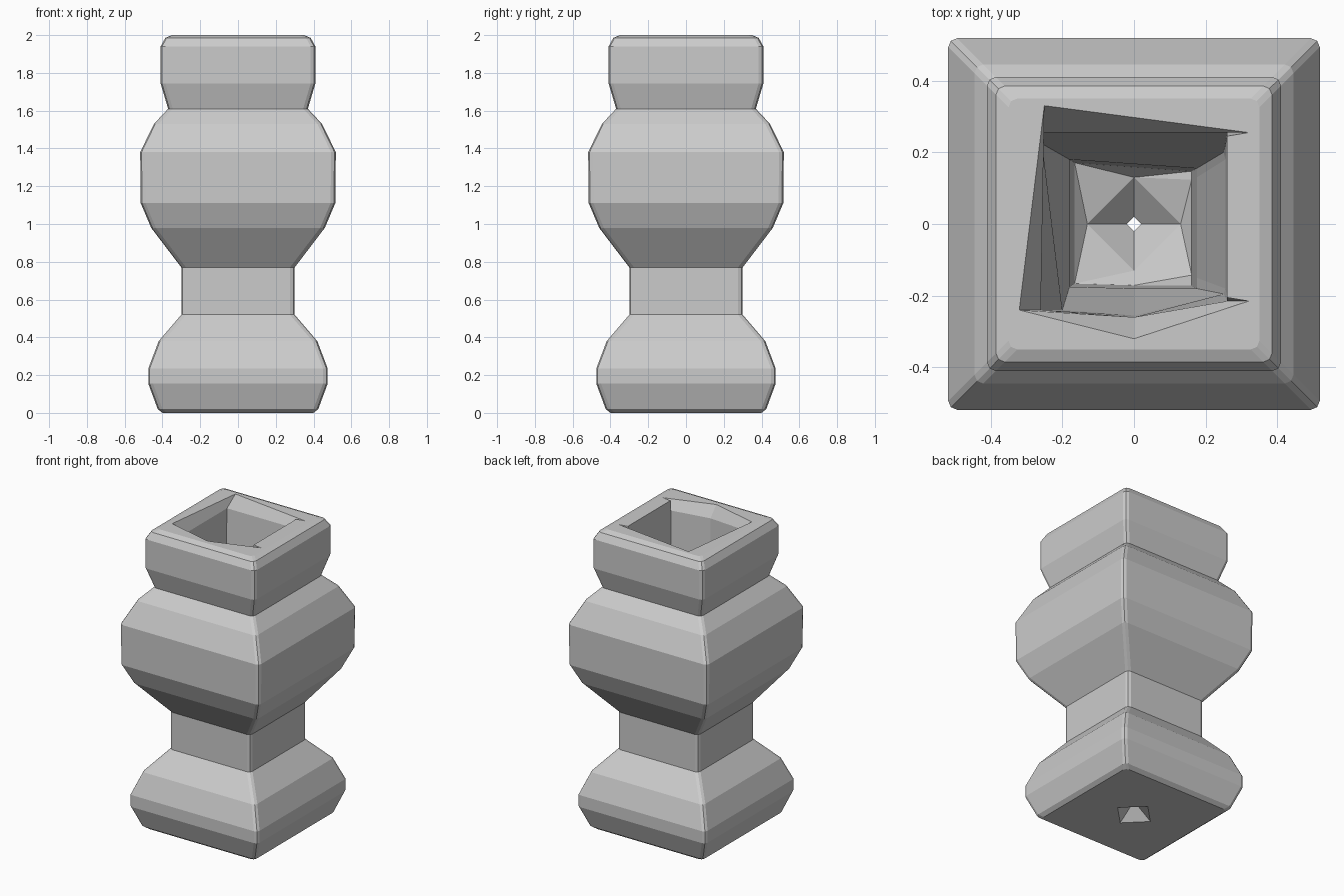
import bpy
import bmesh
from math import cos, sin, pi

cube = bpy.data.objects.get("Cube")
if cube:
    bpy.data.objects.remove(cube)

stone = bpy.data.materials.new("pale_grey_stone")
stone.use_nodes = True
colour = (0.6, 0.6, 0.6, 1)
stone.diffuse_color = colour
stone.node_tree.nodes["Principled BSDF"].inputs["Base Color"].default_value = colour

bm = bmesh.new()


def ring(points, z):
    return [bm.verts.new((x, y, z)) for x, y in points]


def rounded_square(half, z, radius=0.025):
    """Square section with softly rounded corners."""
    c = half - radius
    points = []
    for corner in range(4):
        mid = pi / 4 + corner * pi / 2
        sx = 1 if cos(mid) > 0 else -1
        sy = 1 if sin(mid) > 0 else -1
        for step in (-1, 0, 1):
            a = mid + step * pi / 4
            points.append((sx * c + radius * cos(a), sy * c + radius * sin(a)))
    return ring(points, z)


def diamond(r, z):
    return ring([(r, 0), (0, r), (-r, 0), (0, -r)], z)


def loft(rings):
    for low, high in zip(rings, rings[1:]):
        n = len(low)
        for i in range(n):
            j = (i + 1) % n
            bm.faces.new((low[i], low[j], high[j], high[i]))


def fill_between(outer, inner):
    """Cap the area between an outer loop and a hole."""
    edges = []
    for loop in (outer, inner):
        for a, b in zip(loop, loop[1:] + loop[:1]):
            edges.append(bm.edges.get((a, b)) or bm.edges.new((a, b)))
    bmesh.ops.triangle_fill(bm, use_beauty=True, edges=edges)


# Outer silhouette: foot, neck, belly and collar
profile = [
    (0.40, 0.0), (0.425, 0.02), (0.475, 0.155), (0.475, 0.235), (0.42, 0.38),
    (0.30, 0.52), (0.30, 0.77), (0.46, 0.98), (0.515, 1.11), (0.518, 1.38),
    (0.445, 1.53), (0.37, 1.61), (0.41, 1.745), (0.41, 1.94), (0.385, 1.985),
    (0.35, 2.0),
]
outside = [rounded_square(half, z) for half, z in profile]
loft(outside)

# Uneven mouth, shaft and narrow well
mouth = [(-0.25, 0.33), (-0.32, -0.24), (0, -0.32), (0.32, -0.215),
         (0.26, -0.205), (0.26, 0.245), (0.32, 0.255)]
throat = [(-0.26, 0.255), (-0.26, -0.24), (0, -0.26), (0.26, -0.215),
          (0.26, -0.205), (0.26, 0.245), (0.26, 0.255)]
shaft = [(-0.25, 0.22), (-0.2, -0.24), (0, -0.255), (0.25, -0.195),
         (0.255, -0.18), (0.255, 0.18), (0.25, 0.2)]
well = [(-0.18, 0.18), (-0.18, -0.175), (0, -0.18), (0.175, -0.18),
        (0.175, -0.15), (0.175, 0.13), (0.175, 0.155)]
floor = [(x * 0.92, y * 0.95) for x, y in well]
inside = [ring(points, z) for points, z in (
    (mouth, 2.0), (throat, 1.93), (shaft, 1.2), (well, 0.78), (floor, 0.2))]
loft(inside)
fill_between(outside[-1], inside[0])

# Drain: pyramid dips above and below a small diamond opening
drain = [diamond(0.13, 0.16), diamond(0.02, 0.08), diamond(0.13, 0.0)]
loft(drain)
fill_between(inside[-1], drain[0])
fill_between(outside[0], drain[-1])

bmesh.ops.recalc_face_normals(bm, faces=bm.faces)
mesh = bpy.data.meshes.new("square_vase")
bm.to_mesh(mesh)
bm.free()
mesh.materials.append(stone)
vase = bpy.data.objects.new("square_vase", mesh)
bpy.context.collection.objects.link(vase)
